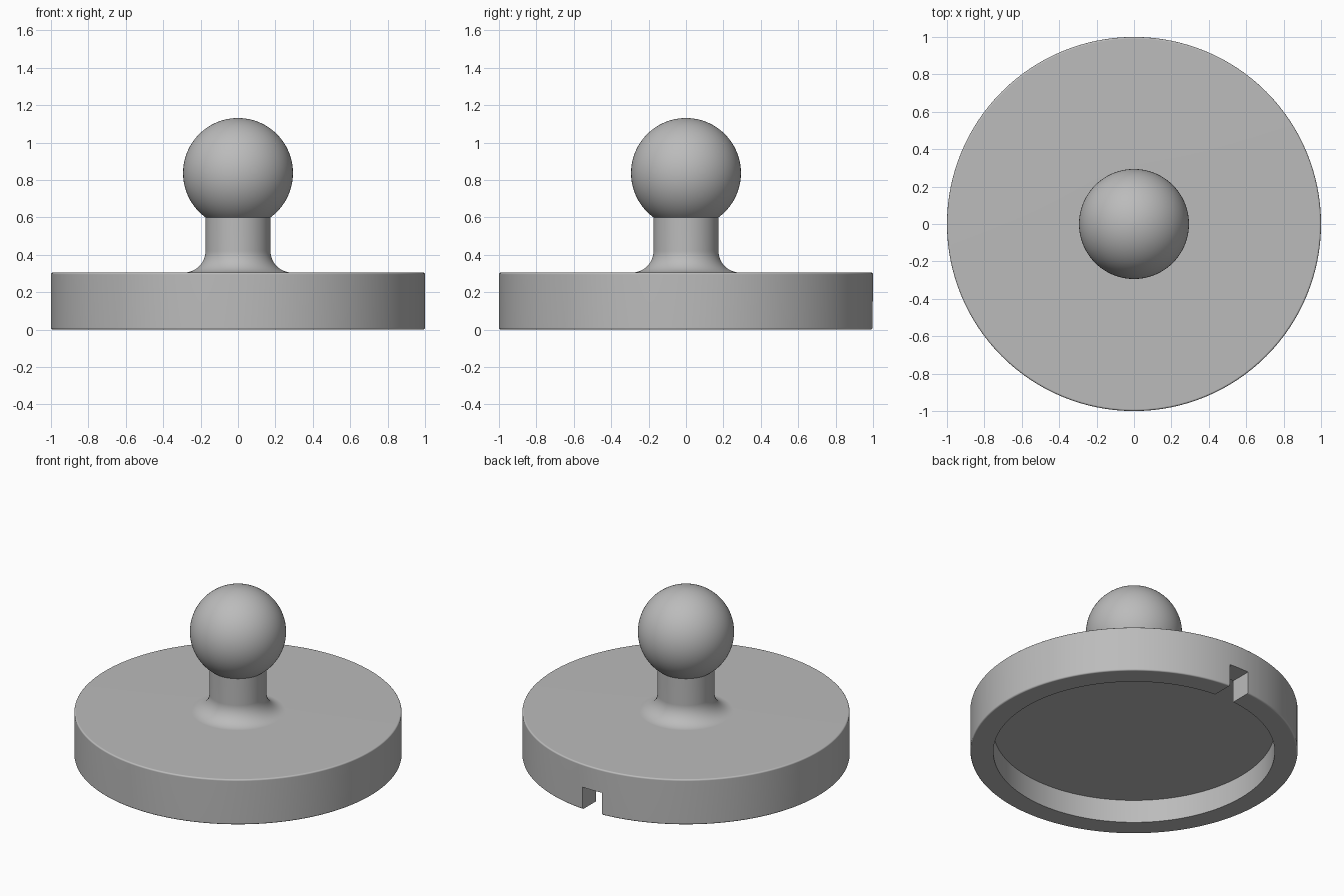
import bpy, bmesh, math
from mathutils import Matrix

cube = bpy.data.objects.get("Cube")
if cube:
    bpy.data.objects.remove(cube, do_unlink=True)

BASE_R, BASE_H = 1.0, 0.305
RECESS_R, RECESS_H = 0.86, 0.155
NECK_R, FILLET = 0.174, 0.115
BALL_R, BALL_Z = 0.294, 0.837
EDGE = 0.01
SEGMENTS = 128

gray = bpy.data.materials.new("plain gray")
gray.use_nodes = True
color = (0.5, 0.5, 0.5, 1)
gray.diffuse_color = color
gray.node_tree.nodes["Principled BSDF"].inputs["Base Color"].default_value = color


def arc(cx, cz, radius, start, end, steps):
    """Points (radius from axis, height) along an arc, angles in degrees."""
    angles = [math.radians(start + (end - start) * i / steps) for i in range(steps + 1)]
    return [(cx + radius * math.cos(a), cz + radius * math.sin(a)) for a in angles]


def finish(name, bm):
    bmesh.ops.recalc_face_normals(bm, faces=bm.faces)
    mesh = bpy.data.meshes.new(name)
    bm.to_mesh(mesh)
    bm.free()
    mesh.materials.append(gray)
    obj = bpy.data.objects.new(name, mesh)
    bpy.context.collection.objects.link(obj)
    return obj


def lathe(name, profile):
    bm = bmesh.new()
    verts = [bm.verts.new((r, 0, z)) for r, z in profile]
    edges = [bm.edges.new(pair) for pair in zip(verts, verts[1:])]
    bmesh.ops.spin(bm, geom=verts + edges, cent=(0, 0, 0), axis=(0, 0, 1),
                   angle=math.tau, steps=SEGMENTS, use_merge=True)
    bmesh.ops.remove_doubles(bm, verts=bm.verts, dist=1e-5)
    return finish(name, bm)


# Turned body: recessed disc, filleted neck and ball in one profile
join = math.degrees(math.asin(NECK_R / BALL_R)) - 90
profile = [(0, RECESS_H), (RECESS_R, RECESS_H), (RECESS_R, 0)]
profile += arc(BASE_R - EDGE, EDGE, EDGE, -90, 0, 3)
profile += arc(BASE_R - EDGE, BASE_H - EDGE, EDGE, 0, 90, 3)
profile += arc(NECK_R + FILLET, BASE_H + FILLET, FILLET, 270, 180, 12)
profile += arc(0, BALL_Z, BALL_R, join, 90, 40)[:-1]
profile += [(0, BALL_Z + BALL_R)]
body = lathe("ball_mount_body", profile)

# Cable notch through the back of the rim
bm = bmesh.new()
bmesh.ops.create_cube(bm, size=1, matrix=Matrix.Translation((0, 0.95, 0.05))
                      @ Matrix.Diagonal((0.145, 0.4, 0.2, 1)))
cutter = finish("notch_cutter", bm)
cutter.hide_render = True

bpy.context.view_layer.objects.active = body
body.select_set(True)
cut = body.modifiers.new("notch", "BOOLEAN")
cut.operation = "DIFFERENCE"
cut.solver = "EXACT"
cut.object = cutter
bpy.ops.object.modifier_apply(modifier=cut.name)
bpy.data.objects.remove(cutter, do_unlink=True)

# Smooth curved surfaces, keeping flat faces flat
bpy.ops.object.shade_smooth_by_angle(angle=math.radians(35))
weighted = body.modifiers.new("flat face normals", "WEIGHTED_NORMAL")
weighted.keep_sharp = True
